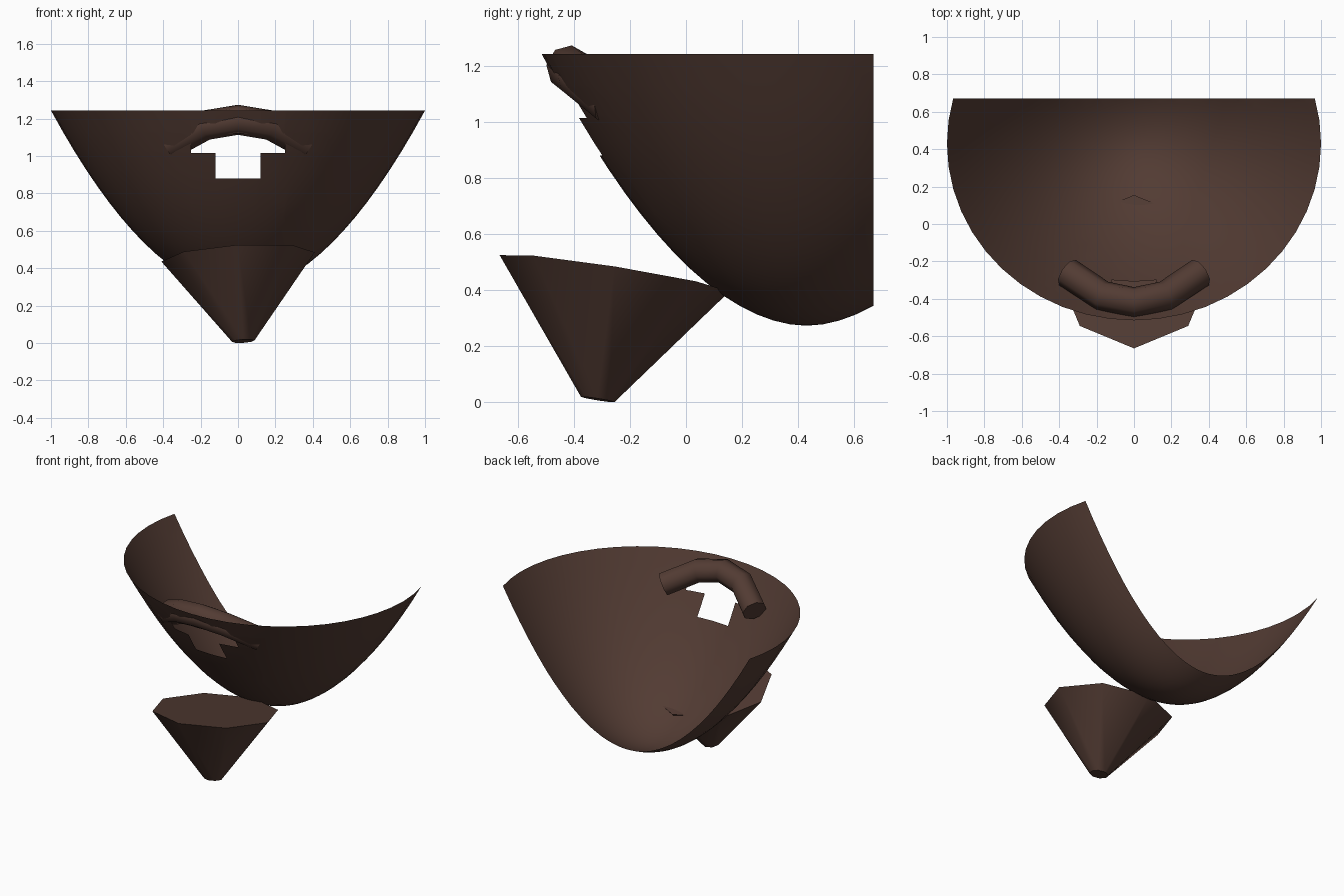
import bpy, bmesh, math
from mathutils import Vector, Matrix

old = bpy.data.objects.get("Cube")
if old:
    bpy.data.objects.remove(old, do_unlink=True)

brown = bpy.data.materials.new("dark brown")
brown.use_nodes = True
COLOUR = (0.085, 0.044, 0.033, 1)
brown.diffuse_color = COLOUR
bsdf = brown.node_tree.nodes["Principled BSDF"]
bsdf.inputs["Base Color"].default_value = COLOUR
bsdf.inputs["Roughness"].default_value = 0.8


def smooth(obj, angle):
    bpy.ops.object.select_all(action='DESELECT')
    obj.select_set(True)
    bpy.context.view_layer.objects.active = obj
    bpy.ops.object.shade_smooth_by_angle(angle=math.radians(angle))


def finish(bm, name, angle):
    mesh = bpy.data.meshes.new(name)
    bm.to_mesh(mesh)
    bm.free()
    mesh.materials.append(brown)
    obj = bpy.data.objects.new(name, mesh)
    bpy.context.collection.objects.link(obj)
    smooth(obj, angle)
    return obj


# Thin bowl: a curved profile spun round, squashed in y, cut flat at the back
CENTRE_Y, LOW, HIGH, RINGS = 0.43, 0.273, 1.243, 16
bm = bmesh.new()
radii = [i / RINGS for i in range(RINGS + 1)]
verts = [bm.verts.new((0, -r, LOW + (HIGH - LOW) * r ** 1.9)) for r in radii]
edges = [bm.edges.new(pair) for pair in zip(verts, verts[1:])]
bmesh.ops.spin(bm, geom=verts + edges, cent=(0, 0, 0), axis=(0, 0, 1),
               angle=math.tau, steps=48)
bmesh.ops.remove_doubles(bm, verts=bm.verts, dist=0.0005)
bmesh.ops.transform(bm, verts=bm.verts, matrix=Matrix.Translation((0, CENTRE_Y, 0))
                    @ Matrix.Diagonal((1, 0.945, 1, 1)))


def cut(point, normal, region=None, clear=False):
    faces = [f for f in bm.faces if region is None or region(f.calc_center_median())]
    geom = set(faces)
    for f in faces:
        geom.update(f.edges)
        geom.update(f.verts)
    bmesh.ops.bisect_plane(bm, geom=list(geom), plane_co=point, plane_no=normal,
                           clear_outer=clear)


cut((0, 0.67, 0), (0, 1, 0), clear=True)


# Stepped opening in the front wall, under the handle
def front_wall(c):
    return c.y < 0 and abs(c.x) < 0.45 and c.z > 0.7


for x in (0.25, 0.12):
    for side in (-1, 1):
        cut((side * x, 0, 0), (1, 0, 0), front_wall)
for z in (0.88, 1.015, 1.12):
    cut((0, 0, z), (0, 0, 1), front_wall)


def in_opening(c):
    wide = abs(c.x) < 0.25 and 1.015 < c.z < 1.12
    narrow = abs(c.x) < 0.12 and 0.88 < c.z < 1.12
    return front_wall(c) and (wide or narrow)


hole = [f for f in bm.faces if in_opening(f.calc_center_median())]
bmesh.ops.delete(bm, geom=hole, context='FACES')
bmesh.ops.recalc_face_normals(bm, faces=bm.faces)
finish(bm, "bowl_shell", 60)

# Tilted eight-sided cone below the bowl, closed at both ends
bm = bmesh.new()


def tilted_ring(centre, radius):
    ring = []
    for i in range(8):
        dx = radius * math.sin(i * math.tau / 8)
        dy = -radius * math.cos(i * math.tau / 8)
        ring.append(bm.verts.new(centre + Vector((dx, dy, 0.06 * dx - 0.158 * dy))))
    return ring


rim = tilted_ring(Vector((0, -0.255, 0.46)), 0.41)
tip = tilted_ring(Vector((0.028, -0.315, 0.01)), 0.06)
bm.faces.new(rim)
bm.faces.new(tip)
for i in range(8):
    j = (i + 1) % 8
    bm.faces.new((rim[i], rim[j], tip[j], tip[i]))
bmesh.ops.recalc_face_normals(bm, faces=bm.faces)
finish(bm, "cone_foot", 50)

# Arched tube handle passing through the front wall
half = [(0.355, -0.26, 1.065), (0.17, -0.383, 1.165)]
path = half + [(0, -0.418, 1.193)] + [(-x, y, z) for x, y, z in reversed(half)]
curve = bpy.data.curves.new("handle", 'CURVE')
curve.dimensions = '3D'
curve.bevel_depth = 0.081
curve.bevel_resolution = 2
curve.use_fill_caps = True
spline = curve.splines.new('POLY')
spline.points.add(len(path) - 1)
for p, co in zip(spline.points, path):
    p.co = (*co, 1)
curve.materials.append(brown)
handle = bpy.data.objects.new("handle", curve)
bpy.context.collection.objects.link(handle)
bpy.ops.object.select_all(action='DESELECT')
handle.select_set(True)
bpy.context.view_layer.objects.active = handle
bpy.ops.object.convert(target='MESH')
smooth(bpy.context.view_layer.objects.active, 60)
